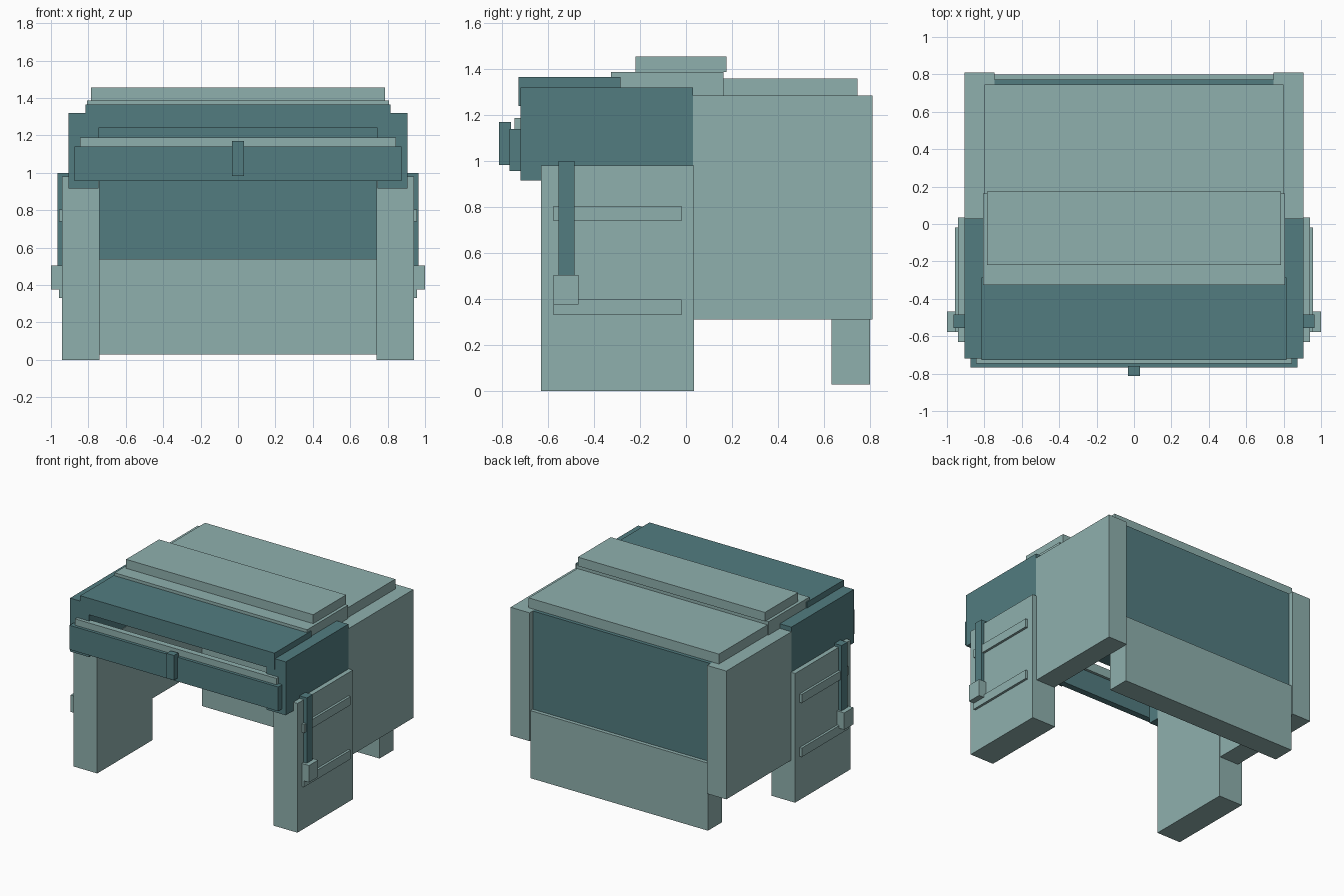
import bpy

if "Cube" in bpy.data.objects:
    bpy.data.objects.remove(bpy.data.objects["Cube"])


def material(name, rgb):
    m = bpy.data.materials.new(name)
    m.diffuse_color = (*rgb, 1.0)
    m.use_nodes = True
    m.node_tree.nodes["Principled BSDF"].inputs["Base Color"].default_value = m.diffuse_color
    return m


LIGHT = material("pale sage", (0.275, 0.434, 0.423))
DARK = material("deep teal", (0.084, 0.202, 0.216))


def box(name, x, y, z, mat):
    """Box from (min, max) ranges on each axis."""
    bpy.ops.mesh.primitive_cube_add(size=1)
    ob = bpy.context.object
    ob.name = ob.data.name = name
    for v in ob.data.vertices:
        v.co = [r[0] if c < 0 else r[1] for c, r in zip(v.co, (x, y, z))]
    ob.data.materials.append(mat)
    return ob


def centred(name, half, y, z, mat):
    return box(name, (-half, half), y, z, mat)


def pair(name, x, y, z, mat):
    box("right_" + name, x, y, z, mat)
    box("left_" + name, (-x[1], -x[0]), y, z, mat)


# Side walls and legs
pair("front_leg", (0.74, 0.94), (-0.63, 0.035), (0.0, 0.98), LIGHT)
pair("front_side_block", (0.745, 0.905), (-0.72, 0.03), (0.915, 1.32), DARK)
pair("rear_side_wall", (0.745, 0.905), (0.03, 0.81), (0.312, 1.285), LIGHT)

# Side rails, upright bars and knobs
pair("upper_rail", (0.94, 0.958), (-0.577, -0.02), (0.74, 0.805), LIGHT)
pair("lower_rail", (0.94, 0.958), (-0.577, -0.02), (0.33, 0.398), LIGHT)
pair("upright_bar", (0.905, 0.966), (-0.555, -0.485), (0.48, 1.0), DARK)
pair("bar_knob", (0.94, 1.0), (-0.577, -0.468), (0.377, 0.505), LIGHT)

# Back panels
centred("lower_back_panel", 0.745, (0.632, 0.8), (0.028, 0.54), LIGHT)
centred("upper_back_panel", 0.745, (0.67, 0.772), (0.54, 1.285), DARK)

# Stepped top panels
centred("front_top_panel", 0.815, (-0.727, -0.285), (1.24, 1.365), DARK)
centred("middle_top_panel", 0.808, (-0.325, 0.163), (1.285, 1.387), LIGHT)
centred("rear_top_panel", 0.798, (0.163, 0.745), (1.285, 1.36), LIGHT)
centred("raised_top_slab", 0.785, (-0.22, 0.175), (1.387, 1.455), LIGHT)

# Front crossbar with trim strip and handle
centred("front_crossbar", 0.875, (-0.768, -0.72), (0.956, 1.14), DARK)
centred("crossbar_trim", 0.845, (-0.745, -0.7), (1.12, 1.188), LIGHT)
centred("front_handle", 0.031, (-0.812, -0.76), (0.982, 1.17), DARK)
